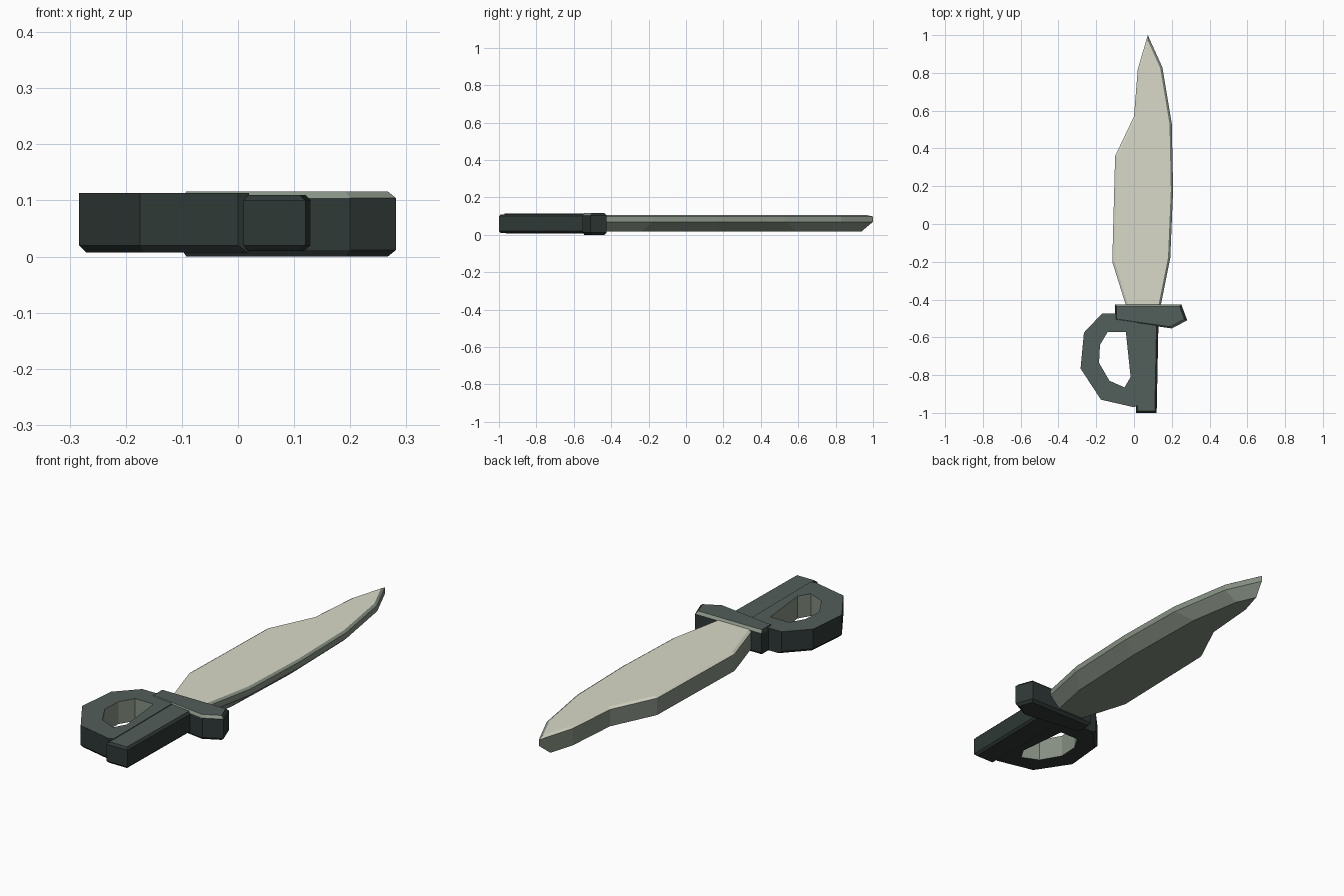
import bpy, bmesh
from mathutils import Vector

if "Cube" in bpy.data.objects:
    bpy.data.objects.remove(bpy.data.objects["Cube"])


def material(name, rgb):
    m = bpy.data.materials.new(name)
    m.diffuse_color = (*rgb, 1)
    m.use_nodes = True
    m.node_tree.nodes["Principled BSDF"].inputs["Base Color"].default_value = m.diffuse_color
    return m


DARK = material("near black green", (0.028, 0.040, 0.037))
MID = material("dark grey green", (0.085, 0.112, 0.100))
EDGE = material("steel green", (0.24, 0.28, 0.23))
PALE = material("pale steel", (0.70, 0.70, 0.58))


def inset(pts, dists):
    """Move each edge of a clockwise outline inwards by its own distance."""
    n, lines, out = len(pts), [], []
    for i in range(n):
        a, b = Vector(pts[i]), Vector(pts[(i + 1) % n])
        d = (b - a).normalized()
        lines.append((a + Vector((d.y, -d.x)) * dists[i], d))
    for i in range(n):
        (p, d), (q, e) = lines[i - 1], lines[i]
        c = d.x * e.y - d.y * e.x
        if abs(c) < 1e-4:
            out.append(q)
        else:
            w = q - p
            out.append(p + d * ((w.x * e.y - w.y * e.x) / c))
    return out


def finish(name, bm, mats, pick):
    """Colour the faces by a rule and make the object."""
    bmesh.ops.recalc_face_normals(bm, faces=bm.faces)
    bm.normal_update()
    for f in bm.faces:
        f.material_index = pick(f)
    me = bpy.data.meshes.new(name)
    bm.to_mesh(me)
    bm.free()
    for m in mats:
        me.materials.append(m)
    ob = bpy.data.objects.new(name, me)
    bpy.context.collection.objects.link(ob)


def loft(name, layers, mats, pick):
    """Stack outlines given as (z, points) and close both ends."""
    bm = bmesh.new()
    rings = [[bm.verts.new((x, y, z)) for x, y in pts] for z, pts in layers]
    n = len(rings[0])
    bm.faces.new(rings[0])
    bm.faces.new(rings[-1])
    for lo, hi in zip(rings, rings[1:]):
        for i in range(n):
            j = (i + 1) % n
            bm.faces.new((lo[i], lo[j], hi[j], hi[i]))
    finish(name, bm, mats, pick)


def is_top(f):
    return int(f.normal.z > 0.95)


# Blade: straight spine on the left, wide ground bevel under the right edge
blade = [(-0.04, -0.44), (-0.115, -0.2), (-0.1, 0.36), (0, 0.57),
         (0.02, 0.82), (0.073, 1.0), (0.15, 0.83), (0.2, 0.53),
         (0.207, 0.18), (0.192, -0.18), (0.14, -0.44)]
top = inset(blade, [0.012] * 10 + [0])
low = inset(blade, [0] * 5 + [0.042, 0.05, 0.06, 0.06, 0.05, 0])
loft("blade", [(0.018, low), (0.07, blade), (0.098, blade), (0.106, top)],
     [EDGE, PALE],
     lambda f: int(f.normal.z > 0.95 or (f.normal.z > 0.3 and f.normal.x < 0)))


# Guard: slanted bar with chamfered rims, the long upper ones pale
def guard_colour(f):
    worn = 0.2 < f.normal.z < 0.95 and abs(f.normal.y) > abs(f.normal.x)
    return 2 if worn else is_top(f)


guard = [(-0.1, -0.425), (0.25, -0.425), (0.282, -0.51),
         (0.2, -0.553), (-0.1, -0.51)]
rim = inset(guard, [0.012, 0.012, 0.012, 0.008, 0.008])
loft("guard", [(0, rim), (0.012, guard), (0.104, guard), (0.116, rim)],
     [DARK, MID, EDGE], guard_colour)

# Grip: tapered bar with chamfers
grip = [(0.005, -0.5), (0.13, -0.5), (0.12, -1.0), (0.01, -1.0)]
rim = inset(grip, [0, 0.01, 0.01, 0.008])
loft("grip", [(0.01, rim), (0.02, grip), (0.1, grip), (0.11, rim)],
     [DARK, MID], is_top)

# Finger loop: ring with a pale inner wall and a chamfered lower rim
outer = [(-0.05, -0.475), (0.02, -0.475), (0.02, -0.96), (0, -0.97),
         (-0.175, -0.93), (-0.283, -0.765), (-0.265, -0.575), (-0.17, -0.475)]
inner = [(-0.09, -0.572), (-0.043, -0.572), (-0.018, -0.81), (-0.05, -0.865),
         (-0.13, -0.83), (-0.185, -0.735), (-0.18, -0.64), (-0.14, -0.572)]
rim = inset(outer, [0, 0, 0] + [0.012] * 4 + [0])
bm = bmesh.new()
rings = [[bm.verts.new((x, y, z)) for x, y in pts] for z, pts in
         [(0.007, rim), (0.02, outer), (0.113, outer), (0.113, inner), (0.007, inner)]]
walls = set()
for k, a in enumerate(rings):
    b = rings[(k + 1) % 5]
    for i in range(8):
        j = (i + 1) % 8
        f = bm.faces.new((a[i], a[j], b[j], b[i]))
        if k == 3:
            walls.add(f)
finish("finger_loop", bm, [DARK, MID, EDGE],
       lambda f: 2 if f in walls else is_top(f))
